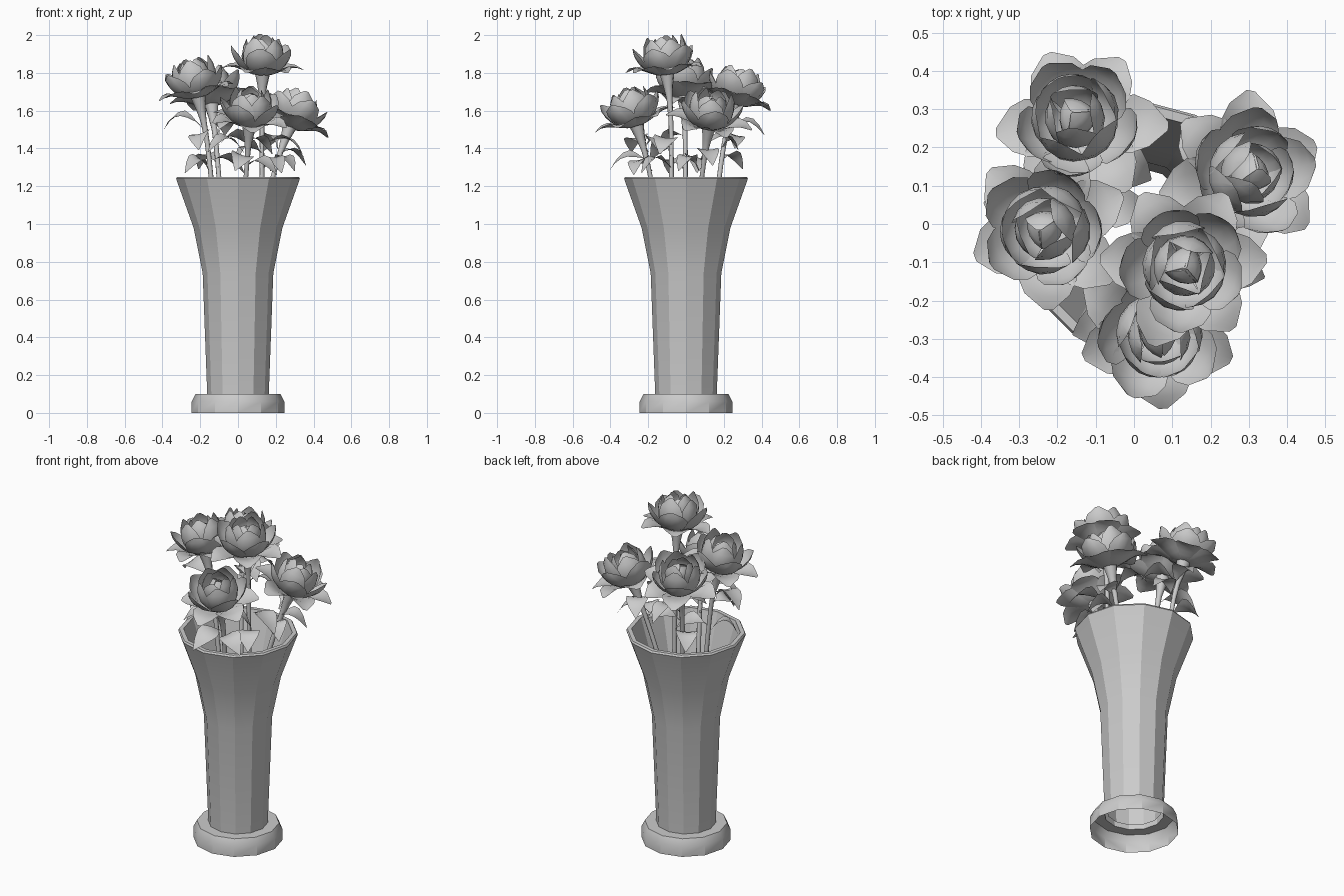
import bpy, bmesh, math, random
from mathutils import Vector, Matrix

if "Cube" in bpy.data.objects:
    bpy.data.objects.remove(bpy.data.objects["Cube"])

random.seed(4)
PETAL = [0.25, 0.55, 0.82, 0.98, 1.0, 0.78, 0.15]
LEAF = [0.06, 0.08, 0.6, 1.0, 0.95, 0.6, 0.04]


def finish(bm, name, angle=40):
    me = bpy.data.meshes.new(name)
    bm.to_mesh(me)
    bm.free()
    ob = bpy.data.objects.new(name, me)
    bpy.context.collection.objects.link(ob)
    bpy.ops.object.select_all(action='DESELECT')
    ob.select_set(True)
    bpy.context.view_layer.objects.active = ob
    bpy.ops.object.shade_smooth_by_angle(angle=math.radians(angle))
    return ob


def bezier(p, t):
    s = 1 - t
    return p[0]*s**3 + 3*p[1]*s*s*t + 3*p[2]*s*t*t + p[3]*t**3


def blade(bm, path, width, shape, cup_in, cup_up, mat):
    """Curved petal or leaf: a Bezier spine in the local xz plane, widened along y."""
    pts = [Vector((r, 0, z)) for r, z in path]
    rows = []
    for i, w in enumerate(shape):
        c = bezier(pts, i / (len(shape) - 1))
        row = []
        for v in (-1, -0.5, 0, 0.5, 1):
            y = v * w * width
            row.append(bm.verts.new(mat @ Vector((c.x - cup_in*y*y, y, c.z + cup_up*y*y))))
        rows.append(row)
    for a, b in zip(rows, rows[1:]):
        for j in range(4):
            bm.faces.new((a[j], a[j+1], b[j+1], b[j]))


def tube(bm, points, radii, sides=8):
    rings = []
    for i, p in enumerate(points):
        d = points[min(i+1, len(points)-1)] - points[max(i-1, 0)]
        q = d.to_track_quat('Z', 'Y')
        rings.append([bm.verts.new(p + q @ Vector((radii[i]*math.cos(a), radii[i]*math.sin(a), 0)))
                      for a in (2*math.pi*k/sides for k in range(sides))])
    for a, b in zip(rings, rings[1:]):
        for k in range(sides):
            bm.faces.new((a[k], a[(k+1) % sides], b[(k+1) % sides], b[k]))
    bm.faces.new(rings[-1])


def lathe(name, profile, sides=12):
    bm = bmesh.new()
    rings = [[bm.verts.new((r*math.cos(2*math.pi*k/sides), r*math.sin(2*math.pi*k/sides), z))
              for k in range(sides)] for r, z in profile]
    for a, b in zip(rings, rings[1:]):
        for k in range(sides):
            bm.faces.new((a[k], a[(k+1) % sides], b[(k+1) % sides], b[k]))
    return finish(bm, name, 28)


# Vase: hollow foot, flared body, rim and inner wall
lathe("vase", [(0.245, 0), (0.245, 0.06), (0.225, 0.1), (0.163, 0.1), (0.187, 0.74),
               (0.235, 0.98), (0.328, 1.24), (0.322, 1.25), (0.298, 1.25), (0.295, 1.235),
               (0.215, 0.98), (0.17, 0.74), (0.15, 0.12)])

# Petal layers: count, spine, half width, inward cup, upward cup
LAYERS = [
    (6, [(0.02, 0), (0.08, -0.01), (0.15, 0.07), (0.225, 0.03)], 0.078, 2, 3),
    (5, [(0.02, 0.0), (0.10, 0.0), (0.17, 0.08), (0.165, 0.15)], 0.080, 5, 2),
    (5, [(0.02, 0.0), (0.12, 0.01), (0.14, 0.12), (0.095, 0.2)], 0.072, 6, 0),
    (4, [(0.01, 0.02), (0.09, 0.04), (0.10, 0.14), (0.05, 0.2)], 0.062, 7, 0),
    (3, [(0.01, 0.02), (0.05, 0.06), (0.07, 0.15), (0.0, 0.175)], 0.045, 7, 0),
]

# Flowers: base of head, tilt direction, stem foot
FLOWERS = [
    ((0.13, -0.10, 1.79), (0.02, -0.10), (0.13, -0.07)),
    ((-0.21, -0.01, 1.67), (-0.22, -0.03), (-0.09, 0.0)),
    ((-0.14, 0.25, 1.63), (-0.12, 0.25), (-0.06, 0.11)),
    ((0.27, 0.12, 1.51), (0.35, 0.14), (0.05, 0.02)),
    ((0.06, -0.26, 1.52), (0.06, -0.3), (0.0, -0.1)),
]
for n, (head, tilt, foot) in enumerate(FLOWERS, 1):
    head = Vector(head)
    axis = Vector((tilt[0], tilt[1], 1)).normalized()
    base = Matrix.Translation(head) @ axis.to_track_quat('Z', 'Y').to_matrix().to_4x4()
    bm = bmesh.new()
    for i, (count, path, width, ci, cu) in enumerate(LAYERS):
        for k in range(count):
            ang = 2*math.pi*(k + 0.5*(i % 2))/count + 0.9*n + 0.3*i + random.uniform(-0.12, 0.12)
            f = random.uniform(0.93, 1.05)
            blade(bm, [(r*f, z*f) for r, z in path], width, PETAL, ci, cu,
                  base @ Matrix.Rotation(ang, 4, 'Z'))
    finish(bm, f"flower_{n}", 60)

    # Stem with flared calyx
    ctrl = [Vector((*foot, 0.75)), Vector((*foot, 0.75)).lerp(head, 0.4),
            head - axis*0.3, head - axis*0.13]
    pts = [bezier(ctrl, t/6) for t in range(7)] + [head - axis*0.06, head + axis*0.015]
    bm = bmesh.new()
    tube(bm, pts, [0.013]*6 + [0.016, 0.026, 0.042])
    finish(bm, f"stem_{n}", 60)

# Leaves: start point, heading in degrees, length, half width, rise
LEAVES = [
    ((-0.18, 0, 1.50), 165, 0.22, 0.06, 0.05),
    ((-0.17, 0, 1.46), 250, 0.16, 0.06, -0.02),
    ((-0.16, 0, 1.32), 20, 0.20, 0.06, 0.0),
    ((-0.15, 0, 1.27), 215, 0.16, 0.06, 0.05),
    ((0.14, -0.09, 1.60), 140, 0.17, 0.06, 0.04),
    ((0.14, -0.08, 1.42), 345, 0.21, 0.065, 0.0),
    ((0.14, -0.08, 1.30), 300, 0.18, 0.06, 0.02),
    ((0.14, -0.08, 1.36), 215, 0.18, 0.06, 0.03),
    ((-0.11, 0.20, 1.46), 80, 0.22, 0.06, 0.06),
    ((-0.11, 0.19, 1.40), 20, 0.20, 0.06, 0.05),
    ((-0.10, 0.17, 1.30), 130, 0.17, 0.06, 0.04),
    ((-0.12, 0.21, 1.52), 330, 0.19, 0.06, 0.04),
    ((0.19, 0.08, 1.34), 20, 0.18, 0.06, 0.02),
    ((0.21, 0.09, 1.40), 110, 0.20, 0.065, 0.04),
    ((0.17, 0.07, 1.28), 320, 0.17, 0.06, 0.05),
    ((0.03, -0.19, 1.33), 262, 0.22, 0.06, 0.0),
    ((0.03, -0.20, 1.38), 205, 0.21, 0.065, 0.05),
    ((0.03, -0.18, 1.28), 330, 0.20, 0.06, 0.03),
    ((0.04, -0.21, 1.42), 30, 0.16, 0.06, 0.0),
]
bm = bmesh.new()
for pos, deg, ln, w, rise in LEAVES:
    m = (Matrix.Translation(pos) @ Matrix.Rotation(math.radians(deg), 4, 'Z')
         @ Matrix.Rotation(random.uniform(-0.35, 0.35), 4, 'X'))
    blade(bm, [(0, 0), (ln*0.35, rise + 0.05), (ln*0.7, rise + 0.06), (ln, rise - 0.05)],
          w, LEAF, 0, 3, m)
finish(bm, "leaves", 60)
